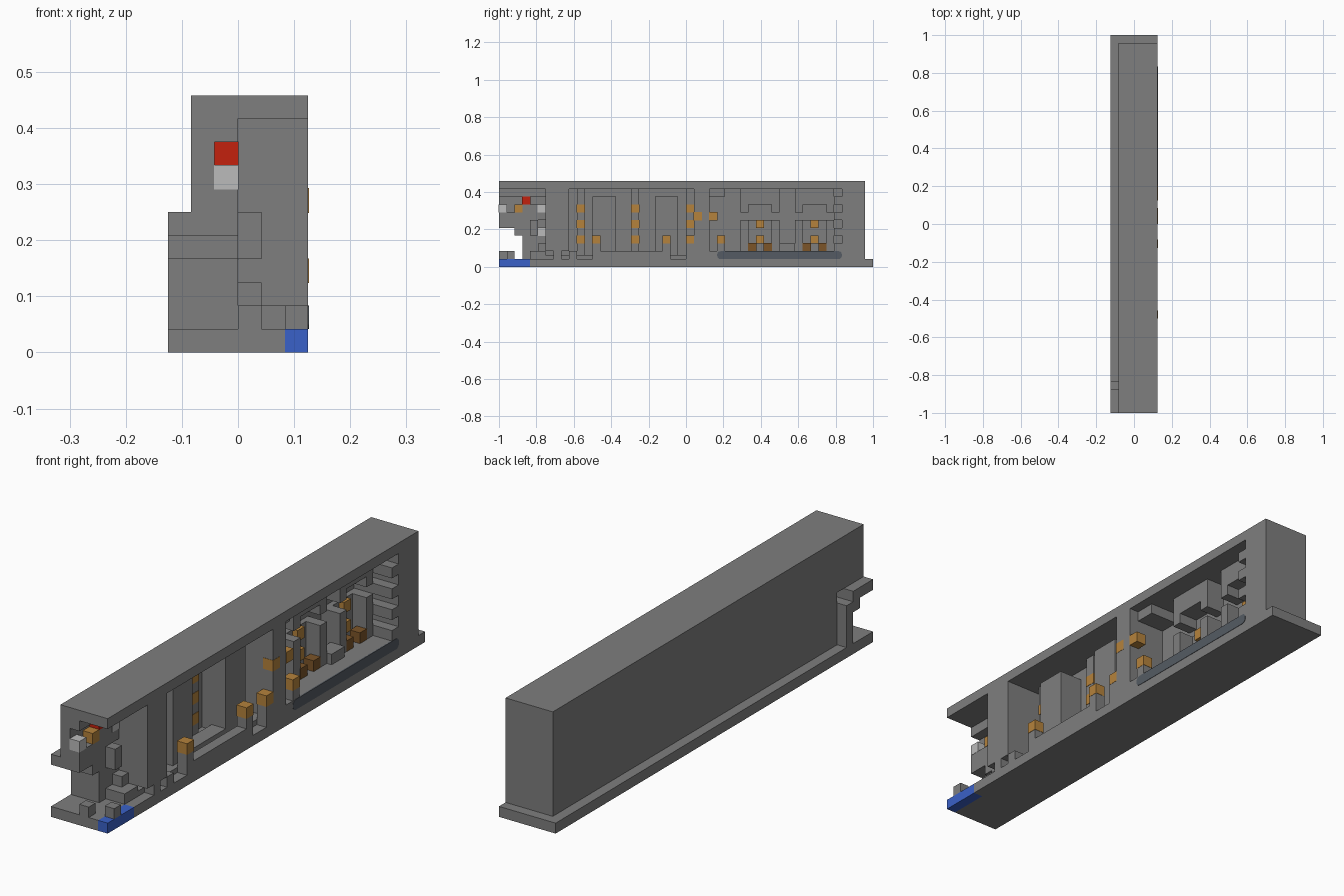
import bpy
import bmesh
from mathutils import Vector

cube = bpy.data.objects.get("Cube")
if cube:
    bpy.data.objects.remove(cube, do_unlink=True)

U = 1 / 24  # one block


def material(name, r, g, b):
    m = bpy.data.materials.new(name)
    m.use_nodes = True
    m.diffuse_color = (r, g, b, 1)
    m.node_tree.nodes["Principled BSDF"].inputs["Base Color"].default_value = (r, g, b, 1)
    return m


GREY = material("stone grey", .21, .21, .21)
LIGHT = material("light grey", .5, .5, .5)
AMBER = material("amber", .46, .225, .045)
BROWN = material("brown", .2, .09, .022)
RED = material("red", .55, .015, .004)
BLUE = material("blue", .042, .12, .58)
SLATE = material("slate", .09, .105, .125)


def box(name, x, y, z, mat=GREY, grow=0, round_ends=0):
    """Box from block ranges; y counts blocks from the front end."""
    lo = Vector((x[0], y[0] - 24, z[0])) - Vector((grow,) * 3)
    hi = Vector((x[1], y[1] - 24, z[1])) + Vector((grow,) * 3)
    bm = bmesh.new()
    bmesh.ops.create_cube(bm, size=1)
    for v in bm.verts:
        v.co = U * Vector([(lo[i] + hi[i]) / 2 + v.co[i] * (hi[i] - lo[i]) for i in range(3)])
    if round_ends:
        edges = [e for e in bm.edges if abs(e.verts[0].co.x - e.verts[1].co.x) > 1e-5]
        bmesh.ops.bevel(bm, geom=edges, offset=round_ends * U, segments=3, profile=.5, affect='EDGES')
    mesh = bpy.data.meshes.new(name)
    bm.to_mesh(mesh)
    bm.free()
    mesh.materials.append(mat)
    ob = bpy.data.objects.new(name, mesh)
    bpy.context.collection.objects.link(ob)
    return ob


def lamp(name, x, y, z, mat=AMBER):
    box(name, (x, x + 1), (y, y + 1), (z, z + 1), mat, .03)


# Base, with a coloured corner at the front
box("base_main", (-3, 3), (4, 48), (0, 1))
box("base_front", (-3, 2), (0, 4), (0, 1))
box("base_corner", (2, 3), (0, 4), (0, 1), BLUE)

# Shell: back wall, roof and solid uprights
box("back_wall", (-2, -1), (4, 47), (1, 10))
box("back_wall_front", (-2, -1), (0, 4), (6, 10))
box("roof", (-2, 3), (0, 47), (10, 11))
box("front_upright", (-1, 3), (6, 9), (2, 10))
box("middle_upright", (-1, 3), (25, 27), (1, 10))
box("end_upright", (-1, 3), (44, 47), (1, 10))

# Sill along the open side, broken by small gaps
for a, b in ((7, 8), (9, 10), (12, 22), (27, 44)):
    box("sill", (2, 3), (a, b), (1, 2))
box("inner_floor", (-1, 2), (6, 25), (1, 1.5))
box("inner_floor", (-1, 2), (27, 44), (1, 2))

# Front end: shelf, stepped support and floor blocks
box("shelf", (-3, 0), (0, 3), (5, 6))
box("shelf_step", (-3, 0), (2, 4), (4, 5))
box("shelf_post", (-3, 0), (3, 4), (1, 4))
box("shelf_wall", (-1, 0), (0, 6), (6, 7))
box("shelf_header", (-1, 0), (0, 6), (9, 10))
box("shelf_back", (-1, 0), (3, 5), (5, 8))
box("front_core", (-1, 0), (4, 6), (1, 4))
box("front_step", (0, 2), (4, 6), (1, 2))
box("front_step_top", (0, 1), (5, 6), (2, 3))
box("front_bracket", (0, 1), (4, 5), (4, 6))
box("floor_block", (0, 1), (0, 1), (1, 2))
box("floor_block", (2, 3), (1, 2), (1, 2))

# Front lights
lamp("front_light", -1, 0, 7, LIGHT)
lamp("front_amber_light", -1, 2, 7)
lamp("red_light", -1, 3, 8, RED)
lamp("inner_light", -1, 5, 7, LIGHT)
lamp("inner_light", -1, 5, 4, LIGHT)

# First bay: columns with lamps and plain pillars
for y in (10, 17, 24):
    box("lamp_column", (-1, 0), (y, y + 1), (1, 10))
    for z in (3, 5, 7):
        lamp("column_lamp", -1, y, z)
for y in (12, 20):
    box("pillar", (-1, 1.5), (y, y + 3), (1, 9))
box("pillar_ledge", (0, 1.5), (12, 23), (1, 2))
for y in (12, 21, 24):
    box("lamp_post", (2, 3), (y, y + 1), (1, 3))
    lamp("post_lamp", 2, y, 3)

# Middle lamps
lamp("middle_lamp", 2, 25, 6)
lamp("middle_lamp", 2, 27, 6)
lamp("low_lamp", 2, 28, 3)
box("low_lamp_post", (2, 3), (28, 29), (2, 3))

# Second bay: two matching stations with blocks above and below
for y in (31, 38):
    box("station_header", (-1, 1), (y, y + 5), (8, 10))
    for side in (y, y + 4):
        box("station_header_leg", (-1, 1), (side, side + 1), (7, 8))
        box("station_jamb", (-1, 1), (side, side + 1), (2, 6))
    box("station_panel", (-1, -.5), (y + 1, y + 4), (2, 6))
    for z in (3, 5):
        lamp("station_lamp", -1, y + 2, z)
    for side in (y + 1, y + 3):
        lamp("station_seat", 0, side, 2, BROWN)
box("header_block", (-1, 2), (27, 29), (9, 10))
box("low_bench", (0, 1.5), (36, 38), (2, 3))

# Notched edge at the far end of the second bay
for z in (2, 4, 6, 8):
    box("end_tooth", (-1, 3), (43, 44), (z, z + 1))

# Rounded strip on the open side
box("side_strip", (2.9, 3.04), (28, 44), (1, 2), SLATE, 0, .4)
